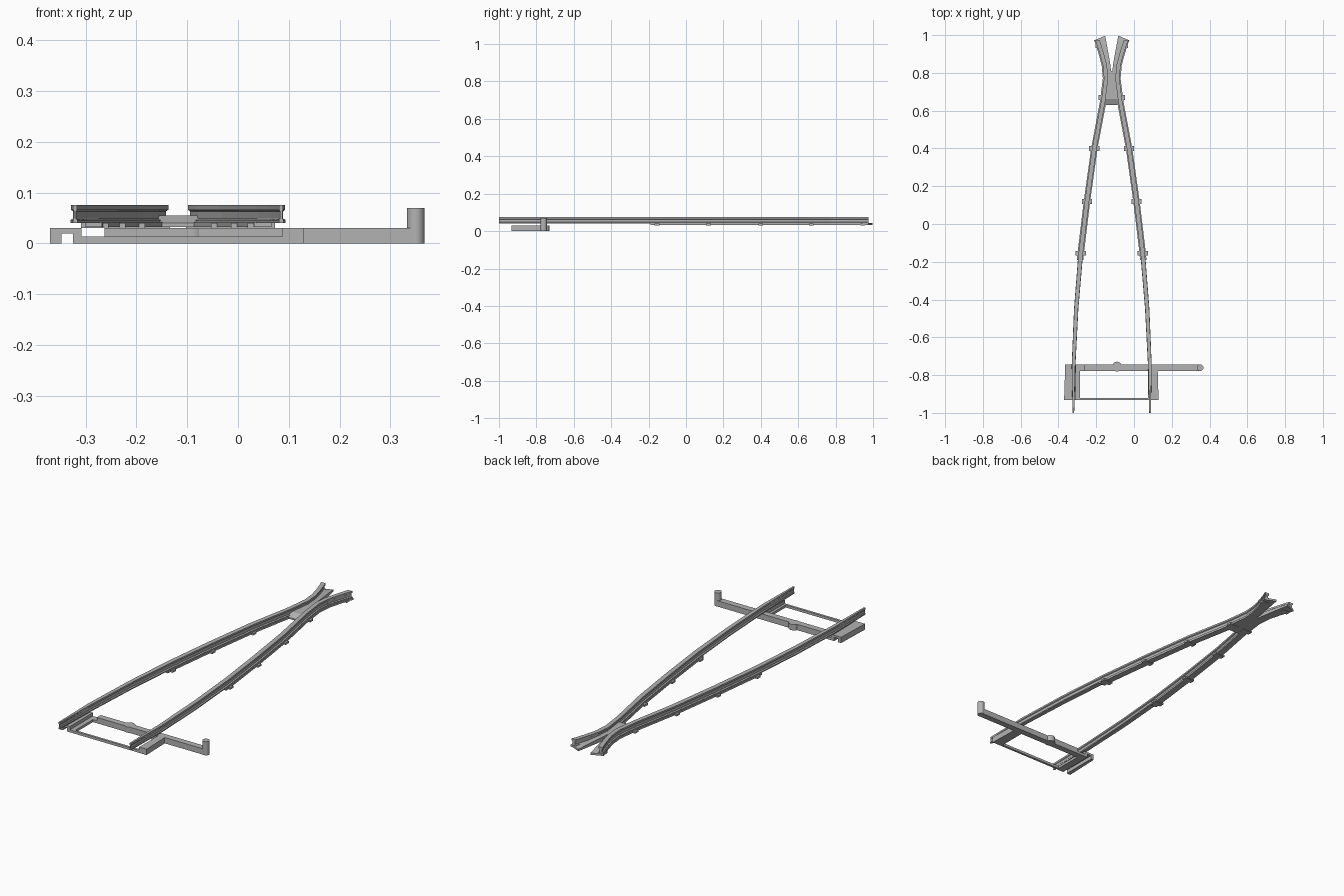
import bpy
import bmesh
import math

cube = bpy.data.objects.get("Cube")
if cube:
    bpy.data.objects.remove(cube)

steel = bpy.data.materials.new("steel_grey")
steel.use_nodes = True
GREY = (0.45, 0.45, 0.45, 1)
steel.diffuse_color = GREY
steel.node_tree.nodes["Principled BSDF"].inputs["Base Color"].default_value = GREY

AXIS = -0.118  # centre line between the two rails


def finish(name, bm):
    bmesh.ops.recalc_face_normals(bm, faces=bm.faces)
    mesh = bpy.data.meshes.new(name)
    bm.to_mesh(mesh)
    bm.free()
    mesh.materials.append(steel)
    obj = bpy.data.objects.new(name, mesh)
    bpy.context.collection.objects.link(obj)
    return obj


def loft(name, rings):
    """Closed solid through a row of equal rings of points."""
    bm = bmesh.new()
    rows = [[bm.verts.new(p) for p in ring] for ring in rings]
    n = len(rows[0])
    for a, b in zip(rows, rows[1:]):
        for i in range(n):
            j = (i + 1) % n
            bm.faces.new((a[i], a[j], b[j], b[i]))
    bm.faces.new(rows[0])
    bm.faces.new(rows[-1])
    return finish(name, bm)


def prism(name, outline, z0, z1):
    return loft(name, [[(x, y, z) for x, y in outline] for z in (z0, z1)])


def box(name, x0, x1, y0, y1, z0, z1):
    return prism(name, [(x0, y0), (x1, y0), (x1, y1), (x0, y1)], z0, z1)


def cylinder(name, x, y, r, z0, z1):
    ring = [(x + r * math.cos(t * math.tau / 20), y + r * math.sin(t * math.tau / 20))
            for t in range(20)]
    obj = prism(name, ring, z0, z1)
    bpy.context.view_layer.objects.active = obj
    bpy.ops.object.select_all(action='DESELECT')
    obj.select_set(True)
    bpy.ops.object.shade_smooth_by_angle()


# Rail centre line: offset from the axis, y, head width
PATH = [(0.203, -1, 0.008), (0.202, -0.75, 0.018), (0.188, -0.45, 0.021),
        (0.164, -0.155, 0.023), (0.131, 0.12, 0.024), (0.092, 0.4, 0.024),
        (0.045, 0.65, 0.022), (0.030, 0.77, 0.022), (0.036, 0.84, 0.022),
        (0.052, 0.9, 0.022), (0.066, 0.945, 0.023), (0.077, 0.975, 0.025)]

# Half section of the rail: width factor, z
HALF = [(0.55, 0.04), (0.55, 0.046), (0.28, 0.049), (0.28, 0.063), (0.5, 0.066), (0.5, 0.075)]
SECTION = HALF + [(-w, z) for w, z in reversed(HALF)]


def offset_at(y):
    for (xa, ya, _), (xb, yb, _) in zip(PATH, PATH[1:]):
        if ya <= y <= yb:
            return xa + (xb - xa) * (y - ya) / (yb - ya)
    return PATH[-1][0]


for side, s in (("right", -1), ("left", 1)):
    # Rail with tapering switch blade and flared wing
    loft(side + "_rail", [[(AXIS + s * (x + w * f), y, z) for f, z in SECTION]
                          for x, y, w in PATH])
    # Wider foot under the fixed part of the rail
    foot_path = [(offset_at(-0.19), -0.19)] + [(x, y) for x, y, w in PATH[3:]]
    loft(side + "_rail_foot", [
        [(AXIS + s * (x + dx), y, z)
         for dx, z in ((-0.017, 0.032), (0.017, 0.032), (0.017, 0.042), (-0.017, 0.042))]
        for x, y in foot_path])
    # Fastening chairs
    for i, y in enumerate((-0.155, 0.12, 0.4, 0.67, 0.945)):
        x = AXIS + s * offset_at(y)
        half = 0.027 if i < 4 else 0.02
        box(f"{side}_chair_{i + 1}", x - half, x + half, y - 0.013, y + 0.013, 0.03, 0.04)
    # Wing plate running out beside the flared end
    rings = []
    for inner, outer, y, top in ((0.0, 0.034, 0.78, 0.055), (0.008, 0.045, 0.85, 0.053),
                                 (0.026, 0.072, 0.95, 0.046), (0.035, 0.086, 0.985, 0.042)):
        rings.append([(AXIS + s * inner, y + (0.012 if y > 0.97 else 0), z) for z in (0.032, top)]
                     + [(AXIS + s * outer, y - (0.01 if y > 0.97 else 0), z)
                        for z in (top, 0.032)])
    loft(side + "_wing_plate", rings)

# Raised block in the crossing, with a sloping front
loft("crossing_block", [
    [(AXIS - w, y, 0.032), (AXIS + w, y, 0.032), (AXIS + w, y, top), (AXIS - w, y, top)]
    for w, y, top in ((0.043, 0.63, 0.04), (0.038, 0.662, 0.055),
                      (0.026, 0.77, 0.055), (0.004, 0.81, 0.055))])

# Throw bar with its pin and centre lug
box("throw_bar", -0.263, 0.35, -0.777, -0.745, 0, 0.03)
box("throw_bar_end", -0.312, -0.263, -0.777, -0.745, 0, 0.013)
cylinder("throw_pin", 0.35, -0.761, 0.0175, 0, 0.07)
cylinder("centre_lug", -0.09, -0.755, 0.026, 0, 0.03)

# Thin tie bar between the brackets
box("tie_bar", -0.31, 0.09, -0.932, -0.92, 0, 0.013)

# Slotted bracket on the right
prism("right_bracket_top", [(-0.37, -0.932), (-0.308, -0.932), (-0.308, -0.745), (-0.364, -0.745)],
      0.019, 0.03)
prism("right_bracket_outer_leg", [(-0.37, -0.932), (-0.348, -0.932), (-0.348, -0.745),
                                  (-0.364, -0.745)], 0, 0.02)
box("right_bracket_inner_leg", -0.325, -0.308, -0.932, -0.745, 0, 0.02)
box("right_bracket_ledge", -0.309, -0.285, -0.932, -0.745, 0, 0.013)

# Solid bracket on the left
prism("left_bracket", [(0.088, -0.932), (0.13, -0.932), (0.125, -0.76), (0.088, -0.76)], 0, 0.03)
box("left_bracket_ledge", 0.075, 0.089, -0.932, -0.76, 0, 0.013)
